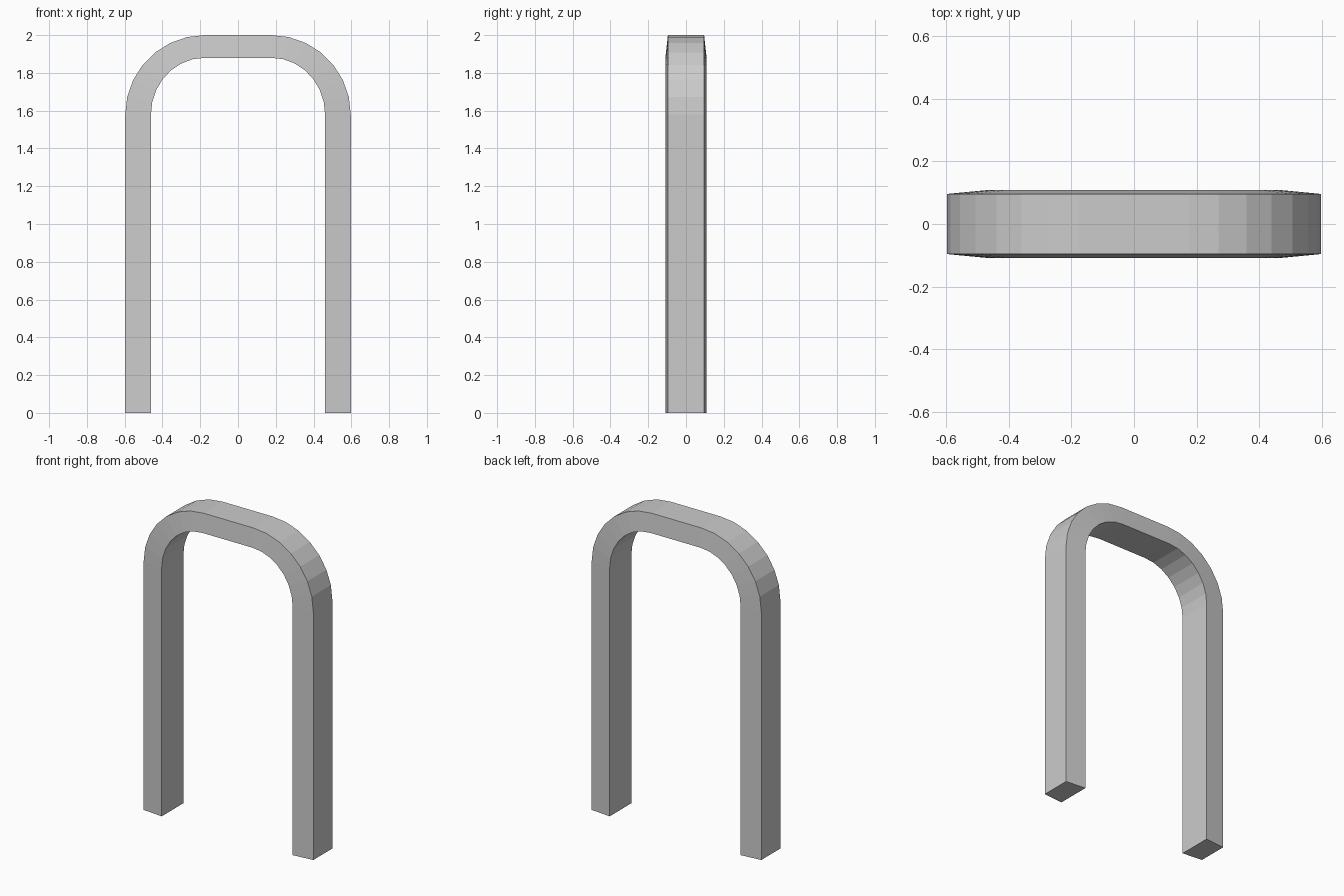
import bpy, bmesh
from math import sin, cos, pi

if "Cube" in bpy.data.objects:
    bpy.data.objects.remove(bpy.data.objects["Cube"])

CX, CZ, STEPS = 0.176, 1.58, 7   # corner centre and facets per corner


def arch_profile(rx, rz):
    """Left foot, over both rounded corners, to right foot."""
    right = [(CX + rx * sin(pi / 2 * i / STEPS), CZ + rz * cos(pi / 2 * i / STEPS))
             for i in range(STEPS + 1)]
    right.append((CX + rx, 0.0))
    return [(-x, z) for x, z in reversed(right)] + right


bm = bmesh.new()


def rail(profile, y):
    return [bm.verts.new((x, y, z)) for x, z in profile]


# Outer edge is slightly narrower than the inner edge
outer = arch_profile(0.421, 0.42)
inner = arch_profile(0.285, 0.30)
rails = [rail(outer, -0.096), rail(outer, 0.096),
         rail(inner, 0.109), rail(inner, -0.109)]

# Skin the four sides of the bar
for a, b in zip(rails, rails[1:] + rails[:1]):
    for i in range(len(outer) - 1):
        bm.faces.new((a[i], a[i + 1], b[i + 1], b[i]))

# Cap both feet
for end in (0, -1):
    bm.faces.new([r[end] for r in rails])

bmesh.ops.recalc_face_normals(bm, faces=bm.faces)
mesh = bpy.data.meshes.new("arch_bar")
bm.to_mesh(mesh)
bm.free()
bpy.context.collection.objects.link(bpy.data.objects.new("arch_bar", mesh))
